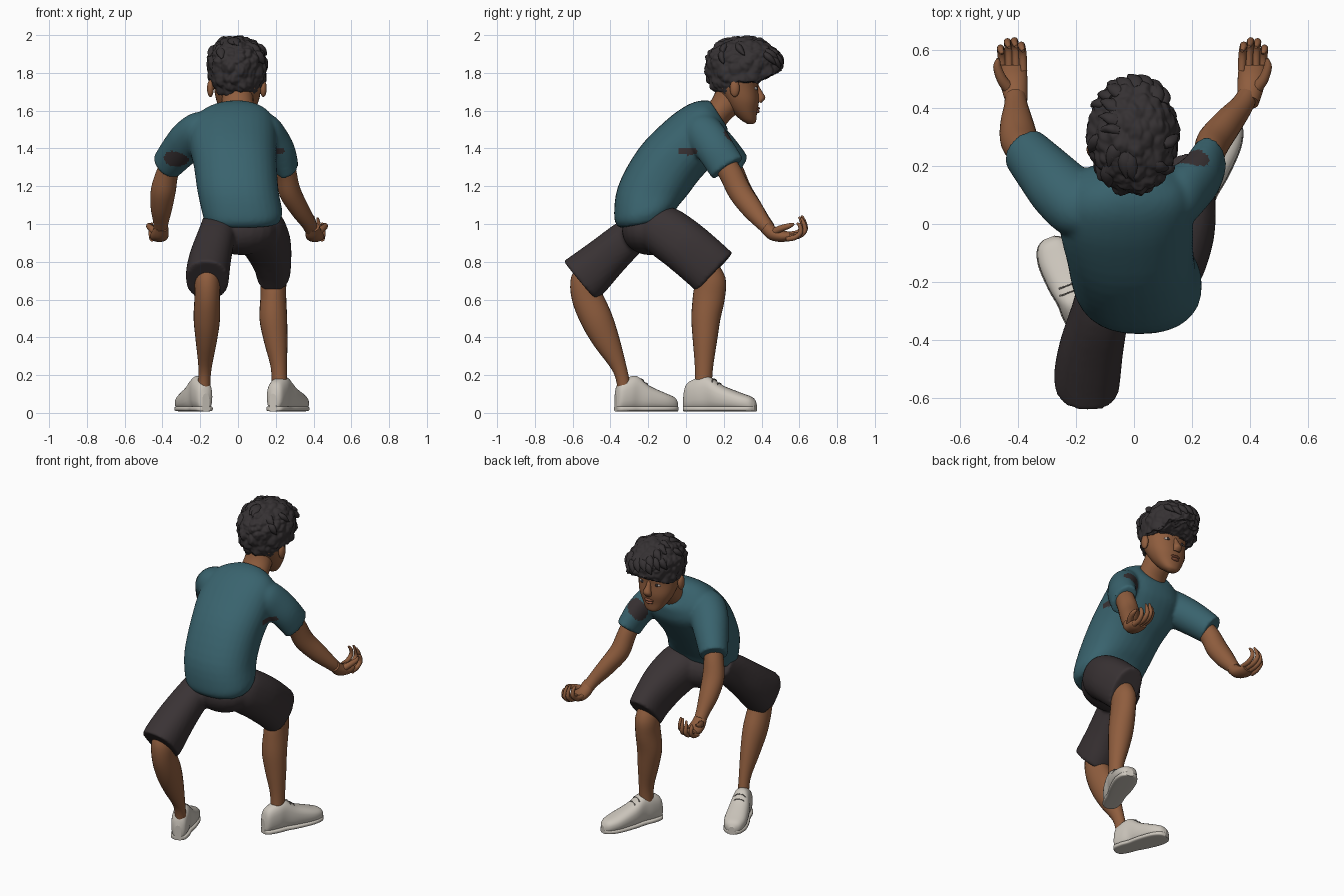
import bpy, bmesh, math, random
from mathutils import Vector, noise
random.seed(3)


def mat(name, r, g, b):
    m = bpy.data.materials.new(name)
    m.diffuse_color = (r, g, b, 1)
    return m


SKIN = mat("brown skin", 0.275, 0.110, 0.048)
TEAL = mat("teal cloth", 0.041, 0.125, 0.155)
DARK = mat("charcoal cloth", 0.042, 0.033, 0.035)
HAIR = mat("dark hair", 0.036, 0.031, 0.033)
SHOE = mat("off white canvas", 0.60, 0.56, 0.50)
LACE = mat("grey lace", 0.22, 0.20, 0.18)
WHITE = mat("eye white", 0.6, 0.55, 0.52)
LIP = mat("lip", 0.25, 0.085, 0.045)


def finish(bm, name, *mats):
    bmesh.ops.recalc_face_normals(bm, faces=bm.faces)
    me = bpy.data.meshes.new(name)
    bm.to_mesh(me)
    bm.free()
    for m in mats:
        me.materials.append(m)
    ob = bpy.data.objects.new(name, me)
    bpy.context.collection.objects.link(ob)
    return ob


def spline(a, b, c, d, t):
    return 0.5 * (2 * b + (c - a) * t + (2 * a - 5 * b + 4 * c - d) * t * t + (3 * b - a - 3 * c + d) * t ** 3)


def loft(name, rings, mats, n=24, steps=4, power=2.0):
    """Smooth skin through rings of (centre, half axis u, half axis v)."""
    R, last = [], len(rings) - 1
    for i in range(last):
        q = [rings[max(0, i - 1)], rings[i], rings[i + 1], rings[min(last, i + 2)]]
        for s in range(steps):
            R.append([spline(*(q[k][j] for k in range(4)), s / steps) for j in range(3)])
    R.append(rings[-1])
    bm, loops, e = bmesh.new(), [], 2 / power
    for c, u, v in R:
        row = []
        for k in range(n):
            a = 2 * math.pi * k / n
            ca, sa = math.cos(a), math.sin(a)
            row.append(bm.verts.new(c + u * math.copysign(abs(ca) ** e, ca) + v * math.copysign(abs(sa) ** e, sa)))
        loops.append(row)
    for A, B in zip(loops, loops[1:]):
        for k in range(n):
            bm.faces.new((A[k], A[(k + 1) % n], B[(k + 1) % n], B[k])).smooth = True
    bm.faces.new(loops[0])
    bm.faces.new(loops[-1])
    return finish(bm, name, *mats)


def limb(name, pts, *mats, **kw):
    """Tube through (x, y, z, sideways radius, other radius)."""
    P, rings = [Vector(p[:3]) for p in pts], []
    for i, p in enumerate(pts):
        t = (P[min(i + 1, len(P) - 1)] - P[max(i - 1, 0)]).normalized()
        u = (Vector((1, 0, 0)) - t * t.x).normalized()
        rings.append((P[i], u * p[3], t.cross(u) * p[4]))
    return loft(name, rings, mats, **kw)


def slab(name, rows, *mats, **kw):
    """Body sections given as back y,z  front y,z  left x, right x."""
    rings = []
    for by, bz, fy, fz, x0, x1 in rows:
        rings.append((Vector(((x0 + x1) / 2, (by + fy) / 2, (bz + fz) / 2)), Vector(((x1 - x0) / 2, 0, 0)),
                      Vector((0, (fy - by) / 2, (fz - bz) / 2))))
    return loft(name, rings, mats, **kw)


def blob(name, loc, size, m):
    bm = bmesh.new()
    bmesh.ops.create_uvsphere(bm, u_segments=20, v_segments=12, radius=1)
    for v in bm.verts:
        v.co = Vector(a * b for a, b in zip(v.co, size)) + Vector(loc)
    for f in bm.faces:
        f.smooth = True
    return finish(bm, name, m)


def fuse(name, parts, mats, patches=()):
    """Merge overlapping parts into one smooth skin; patches get the second material."""
    bm = bmesh.new()
    for o in parts:
        bm.from_mesh(o.data)
        bpy.data.objects.remove(o)
    tmp = finish(bm, name + "_source")
    r = tmp.modifiers.new("remesh", 'REMESH')
    r.mode, r.voxel_size = 'VOXEL', 0.011
    s = tmp.modifiers.new("smooth", 'SMOOTH')
    s.factor, s.iterations = 0.5, 5
    me = bpy.data.meshes.new_from_object(tmp.evaluated_get(bpy.context.evaluated_depsgraph_get()))
    bpy.data.objects.remove(tmp)
    bm = bmesh.new()
    bm.from_mesh(me)
    for f in bm.faces:
        f.smooth, p = True, f.calc_center_median()
        f.material_index = int(any(sum(((p[i] - c[i]) / d[i]) ** 2 for i in range(3)) < 1 for c, d in patches))
    return finish(bm, name, *mats)


# T-shirt: body and sleeves in one skin, with torn dark patches
body = slab("body", [(-.35, .978, -.08, 1.03, -.175, .215), (-.38, 1.03, -.045, 1.09, -.19, .235),
                     (-.36, 1.2, .005, 1.15, -.215, .215), (-.25, 1.4, .065, 1.23, -.235, .205),
                     (-.11, 1.545, .135, 1.31, -.26, .205), (-.01, 1.62, .205, 1.41, -.245, .2),
                     (.06, 1.65, .22, 1.48, -.19, .165), (.125, 1.655, .22, 1.51, -.115, .105)],
            TEAL, n=32, power=2.3)
sleeve_l = limb("sleeve", [(-.10, .04, 1.51, .10, .08), (-.19, .065, 1.485, .118, .108), (-.25, .115, 1.45, .113, .106),
                           (-.31, .18, 1.39, .10, .10), (-.378, .255, 1.31, .083, .088)], TEAL)
sleeve_r = limb("sleeve", [(.08, .05, 1.52, .09, .08), (.14, .085, 1.485, .098, .105), (.185, .12, 1.445, .085, .105),
                           (.23, .165, 1.38, .075, .10), (.26, .22, 1.295, .063, .098)], TEAL)
fuse("shirt", [body, sleeve_l, sleeve_r], [TEAL, DARK],
     [((-.33, .10, 1.345), (.07, .07, .045)), ((.20, .205, 1.43), (.065, .055, .07)),
      ((.215, .015, 1.385), (.05, .06, .022))])

# Arms
limb("left_arm", [(-.32, .19, 1.38, .055, .06), (-.37, .245, 1.28, .058, .06), (-.395, .285, 1.18, .066, .062),
                  (-.405, .345, 1.09, .058, .056), (-.408, .405, 1.015, .042, .042), (-.41, .44, .975, .036, .035)], SKIN)
limb("right_arm", [(.24, .18, 1.36, .052, .06), (.257, .235, 1.27, .053, .062), (.275, .285, 1.17, .058, .062),
                   (.325, .35, 1.08, .05, .056), (.37, .405, 1.01, .04, .042), (.39, .44, .97, .036, .035)], SKIN)

# Hands: palm, four curled fingers, thumb
for side, s, wx in (("left", -1, .405), ("right", 1, .395)):
    limb(side + "_palm", [(s * wx, .42, .985, .036, .034), (s * (wx + .006), .46, .95, .044, .037),
                          (s * (wx + .013), .51, .935, .049, .031), (s * (wx + .013), .55, .937, .045, .023)], SKIN)
    for i in range(4):
        x, z = wx - .022 + .024 * i, .008 * (1.5 - i)
        L = (.0, .015, .012, -.01)[i]
        limb(f"{side}_finger_{i + 1}", [(s * x, .53, .933 + z, .014, .014), (s * (x + .002), .585 + L, .94 + z, .014, .014),
                                        (s * (x + .006), .617 + L, .968 + z, .013, .013),
                                        (s * (x + .006), .612 + L, 1.005 + z, .011, .011),
                                        (s * x, .598 + L, 1.025 + L + z, .006, .006)], SKIN, n=12, steps=3)
    limb(side + "_thumb", [(s * (wx + .025), .465, .955, .022, .022), (s * (wx + .052), .50, .975, .018, .018),
                           (s * (wx + .068), .545, .99, .014, .014), (s * (wx + .064), .572, 1.0, .006, .006)],
         SKIN, n=12)

# Shorts: seat and legs in one skin
seat = blob("seat", (.02, -.19, .965), (.19, .15, .13), DARK)
leg_r = limb("leg", [(.09, -.18, 1.0, .12, .10), (.115, -.12, .965, .135, .135), (.16, -.01, .885, .122, .14),
                     (.183, .09, .80, .10, .14), (.187, .152, .743, .09, .14)], DARK, power=2.3)
leg_l = limb("leg", [(-.09, -.19, 1.0, .10, .085), (-.115, -.30, .93, .10, .10), (-.145, -.42, .825, .11, .115),
                     (-.16, -.51, .742, .115, .13), (-.163, -.56, .70, .112, .136)], DARK, power=2.3)
fuse("shorts", [seat, leg_r, leg_l], [DARK])

# Lower legs
limb("right_shin", [(.185, .08, .80, .06, .07), (.187, .125, .70, .068, .085), (.187, .122, .62, .068, .085),
                    (.187, .105, .50, .073, .077), (.20, .10, .38, .062, .064), (.217, .095, .24, .043, .048),
                    (.22, .09, .12, .042, .045)], SKIN)
limb("left_shin", [(-.165, -.48, .78, .06, .07), (-.163, -.525, .70, .067, .085), (-.163, -.525, .62, .067, .082),
                   (-.165, -.475, .50, .07, .085), (-.168, -.42, .38, .056, .07), (-.175, -.35, .23, .034, .038),
                   (-.182, -.325, .12, .034, .036)], SKIN)

# Shoes: upper, sole and laces
UPPER = [(0, .02, .09), (.05, .043, .145), (.2, .053, .175), (.34, .053, .182), (.52, .063, .135),
         (.78, .066, .095), (.94, .048, .072), (1, .018, .045)]
for side, heel, toe in (("left", (-.17, -.372), (-.295, -.048)), ("right", (.185, -.008), (.34, .368))):
    h, d = Vector((*heel, 0)), Vector((toe[0] - heel[0], toe[1] - heel[1], 0))
    across, up = Vector((d.y, -d.x, 0)).normalized(), Vector((0, 0, 1))
    loft(side + "_shoe", [(h + d * t + up * (.012 + z / 2), across * w, up * (z / 2)) for t, w, z in UPPER],
         [SHOE], power=2.5)
    loft(side + "_sole", [(h + d * t + up * .022, across * (w + .003), up * .014) for t, w, z in UPPER],
         [SHOE], power=4)
    for k in range(4):
        c = h + d * (.42 + .07 * k) + up * (.172 - .021 * k)
        limb(f"{side}_lace_{k + 1}", [(*(c + across * a + up * b), .003, .003) for a, b in
                                      ((-.04, -.02), (-.02, .004), (.02, .004), (.04, -.02))], LACE, n=8)

# Neck and head
slab("neck", [(.07, 1.60, .20, 1.47, -.08, .075), (.125, 1.645, .215, 1.53, -.09, .086),
              (.155, 1.70, .28, 1.60, -.086, .082), (.17, 1.78, .32, 1.68, -.08, .08)], SKIN)
slab("head", [(.325, 1.53, .352, 1.528, -.022, .022), (.285, 1.555, .37, 1.542, -.052, .05),
              (.23, 1.61, .376, 1.59, -.09, .086), (.19, 1.67, .386, 1.65, -.116, .112),
              (.155, 1.735, .382, 1.73, -.128, .124), (.145, 1.80, .392, 1.80, -.134, .130),
              (.16, 1.88, .37, 1.88, -.12, .12), (.23, 1.93, .31, 1.93, -.05, .05)], SKIN, n=32, power=2.2)

# Face and ears
limb("nose", [(0, .37, 1.735, .012, .012), (0, .384, 1.70, .016, .017), (0, .398, 1.667, .026, .022),
              (0, .388, 1.645, .022, .012)], SKIN)
blob("upper_lip", (0, .378, 1.612), (.032, .015, .008), LIP)
blob("lower_lip", (0, .374, 1.596), (.027, .016, .010), LIP)
for side, s in (("left", -1), ("right", 1)):
    blob(side + "_ear", (s * .14 - .006, .258, 1.718), (.018, .026, .046), SKIN)
    blob(side + "_eye", (s * .053, .364, 1.718), (.022, .015, .009), WHITE)
    blob(side + "_iris", (s * .053, .375, 1.718), (.010, .006, .009), HAIR)
    limb(side + "_eyebrow", [(s * .022, .384, 1.748, .005, .005), (s * .055, .376, 1.756, .006, .006),
                             (s * .092, .345, 1.748, .004, .004)], HAIR, n=8)

# Curly hair: lumpy cap cut along the hairline, low at the nape and rising at the fringe
bm = bmesh.new()
bmesh.ops.create_icosphere(bm, subdivisions=6, radius=1)
for v in bm.verts:
    n = v.co.copy()
    k = 1.02 + .15 * (.42 - noise.voronoi(n * 3.4)[0][0]) + .03 * noise.noise(n * 9)
    low = n.z < 0
    flat = 1 + .16 * n.z ** 2 if low else 1      # fuller sides towards the nape
    p = Vector((-.004 + n.x * .158 * k * flat, .305 + n.y * .20 * k * (flat if n.y < 0 else 1),
                1.845 + n.z * (.205 if low else .148) * k))
    line = 1.668 + .085 * min(1, max(0, (p.y - .20) / .07)) + .5 * max(0, p.y - .38) + .012 * noise.noise(n * 8)
    p.z = min(max(p.z, line), 1.998)
    v.co = p
for f in bm.faces:
    f.smooth = True
finish(bm, "curly_hair", HAIR)

# Loose curls over forehead and crown
for i in range(22):
    a, e = random.uniform(0, 2 * math.pi), random.uniform(.2, 1.1)
    if i < 8:
        a, e = math.radians(40 + 14 * i), random.uniform(.1, .5)
    pts = []
    for j, r in enumerate((.022, .028, .02, .003)):
        ee, aa = e + .2 - .15 * j, a + .08 * j
        q = .94 + .04 * j
        pts.append((-.004 + .155 * q * math.cos(aa) * math.cos(ee), .305 + .2 * q * math.sin(aa) * math.cos(ee),
                    min(1.975, 1.842 + .145 * q * math.sin(ee)), r, r * .7))
    limb(f"curl_{i + 1}", pts, HAIR, n=10, steps=3)
